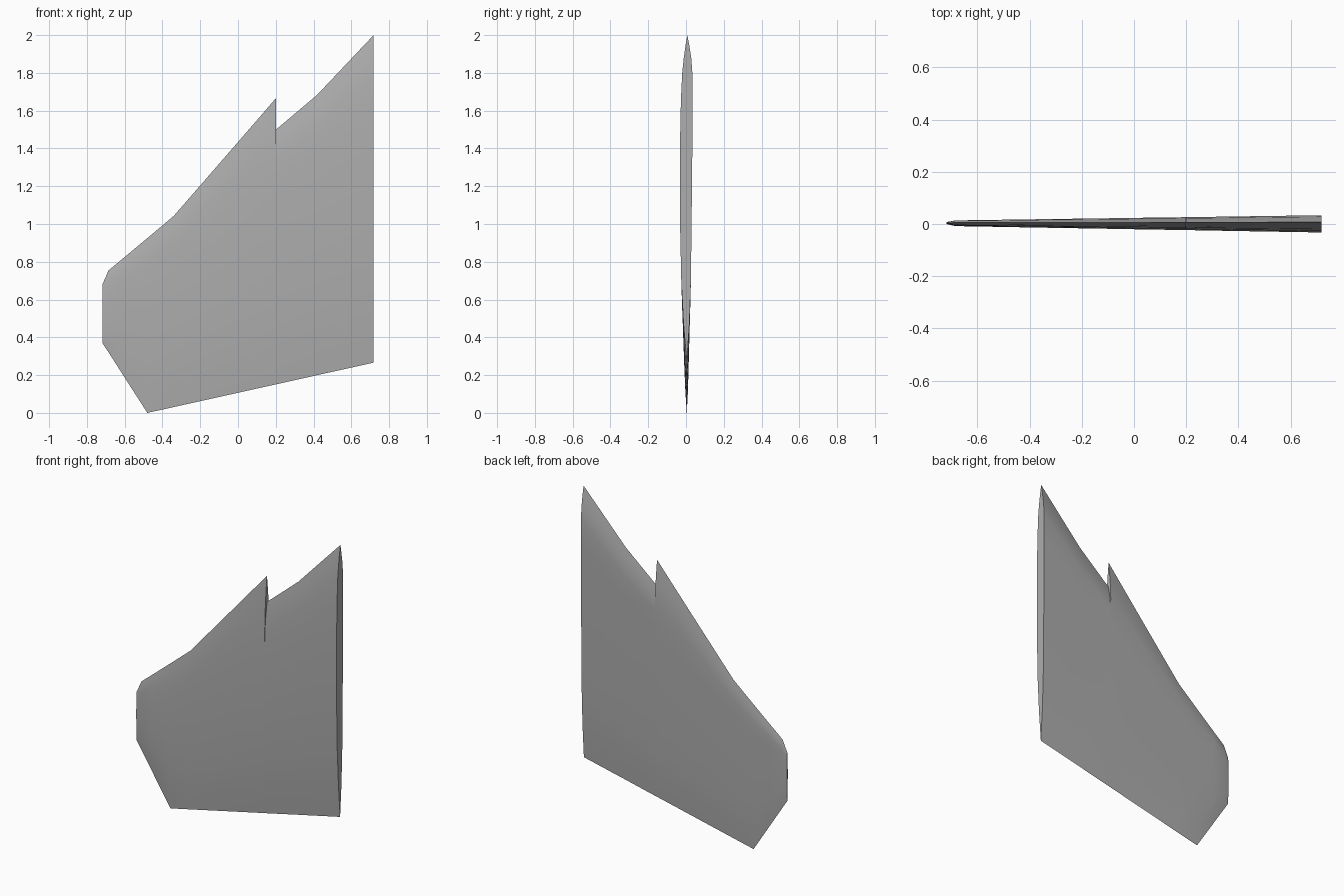
import bpy, bmesh, math

if "Cube" in bpy.data.objects:
    bpy.data.objects.remove(bpy.data.objects["Cube"])

grey = bpy.data.materials.new("wing_grey")
grey.diffuse_color = (0.42, 0.42, 0.42, 1)
grey.use_nodes = True
grey.node_tree.nodes["Principled BSDF"].inputs["Base Color"].default_value = grey.diffuse_color

# Airfoil: chord fraction from leading edge, y on the back and front skins (root size)
PROFILE = [(0, .003, .003), (.03, .013, -.006), (.07, .024, -.016), (.115, .0295, -.024),
           (.2, .0295, -.031), (.35, .0295, -.0365), (.55, .026, -.0365),
           (.75, .022, -.029), (.88, .014, -.017), (1, 0, 0)]
FRONT = 0.2      # share of chord stretched forward by the dogtooth

# Stations along the span: x, trailing edge z, plain leading edge z, dogtooth leading edge z, thickness
STATIONS = [(-.718, .37, .68, .68, .12), (-.685, .32, .755, .755, .33),
            (-.60, .187, .825, .825, .37), (-.48, 0, .925, .925, .43),
            (-.34, .031, 1.043, 1.043, .50), (-.16, .071, 1.195, 1.25, .58),
            (.02, .111, 1.347, 1.457, .67), (.2, .151, 1.50, 1.665, .75),
            (.2015, .151, 1.50, 1.50, .75), (.42, .2, 1.685, 1.685, .86),
            (.718, .266, 2.0, 2.0, 1)]


def section(bm, x, te, le, tooth, s):
    def point(t, y):
        z = le + (te - le) * t
        if t < FRONT:
            z += (tooth - le) * (1 - t / FRONT)
        return bm.verts.new((x, .004 + s * y, z))
    back = [point(t, b) for t, b, f in PROFILE]
    front = [point(t, f) for t, b, f in PROFILE[1:-1]]
    return back + front[::-1]


# Wing skin lofted through the stations, capped at root and tip
bm = bmesh.new()
rings = [section(bm, *st) for st in STATIONS]
n = len(rings[0])
for a, b in zip(rings, rings[1:]):
    for i in range(n):
        j = (i + 1) % n
        bm.faces.new((a[i], a[j], b[j], b[i]))
bm.faces.new(rings[0])
bm.faces.new(rings[-1][::-1])
bmesh.ops.recalc_face_normals(bm, faces=bm.faces)
mesh = bpy.data.meshes.new("wing_panel")
bm.to_mesh(mesh)
bm.free()
wing = bpy.data.objects.new("wing_panel", mesh)
bpy.context.collection.objects.link(wing)
mesh.materials.append(grey)

# Smooth skin with sharp edges
bpy.context.view_layer.objects.active = wing
wing.select_set(True)
bpy.ops.object.shade_smooth_by_angle(angle=math.radians(30))
